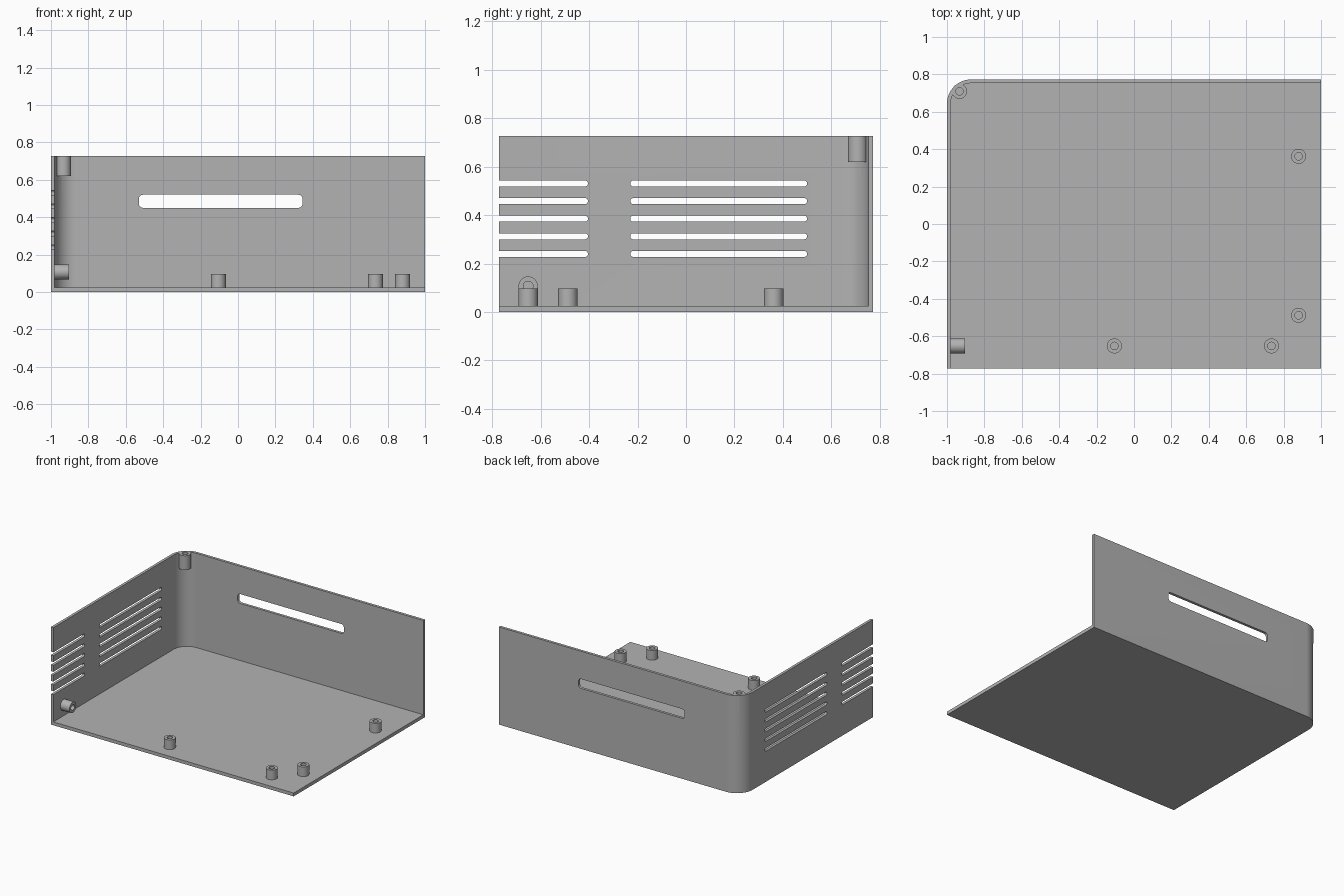
import bpy, bmesh
from math import pi, cos, sin, radians
from mathutils import Matrix, Vector

cube = bpy.data.objects.get("Cube")
if cube:
    bpy.data.objects.remove(cube)

X, Y, TOP = 1.0, 0.773, 0.727      # half width, half depth, wall height
WALL, FLOOR, RADIUS = 0.02, 0.025, 0.13

grey = bpy.data.materials.new("plain grey")
grey.use_nodes = True
colour = (0.45, 0.45, 0.45, 1)
grey.diffuse_color = colour
grey.node_tree.nodes["Principled BSDF"].inputs["Base Color"].default_value = colour


def finish(name, bm):
    bmesh.ops.recalc_face_normals(bm, faces=bm.faces)
    mesh = bpy.data.meshes.new(name)
    bm.to_mesh(mesh)
    bm.free()
    mesh.materials.append(grey)
    obj = bpy.data.objects.new(name, mesh)
    bpy.context.collection.objects.link(obj)
    return obj


def add_prism(bm, points, bottom, top, matrix=Matrix()):
    low = [bm.verts.new(matrix @ Vector((x, y, bottom))) for x, y in points]
    high = [bm.verts.new(matrix @ Vector((x, y, top))) for x, y in points]
    bm.faces.new(low)
    bm.faces.new(high)
    for i in range(len(low)):
        j = (i + 1) % len(low)
        bm.faces.new((low[i], low[j], high[j], high[i]))


def prism(name, points, bottom, top):
    bm = bmesh.new()
    add_prism(bm, points, bottom, top)
    return finish(name, bm)


def arc(cx, cy, r, start, end, steps):
    angles = [radians(start + (end - start) * i / steps) for i in range(steps + 1)]
    return [(cx + r * cos(a), cy + r * sin(a)) for a in angles]


def rounded_slot(u0, u1, v0, v1, r):
    return (arc(u1 - r, v1 - r, r, 0, 90, 6) + arc(u0 + r, v1 - r, r, 90, 180, 6)
            + arc(u0 + r, v0 + r, r, 180, 270, 6) + arc(u1 - r, v0 + r, r, 270, 360, 6))


def tube(name, location, length, matrix=Matrix()):
    """Hollow screw post along local z."""
    bm = bmesh.new()
    ring = [bm.verts.new((r, 0, z)) for r, z in
            ((0.02, 0), (0.04, 0), (0.04, length), (0.02, length))]
    edges = [bm.edges.new((ring[i], ring[(i + 1) % 4])) for i in range(4)]
    bmesh.ops.spin(bm, geom=ring + edges, cent=(0, 0, 0), axis=(0, 0, 1),
                   angle=2 * pi, steps=40, use_merge=True)
    bmesh.ops.remove_doubles(bm, verts=bm.verts, dist=1e-5)
    bm.transform(Matrix.Translation(location) @ matrix)
    return finish(name, bm)


def boolean(target, tool, operation):
    mod = target.modifiers.new(operation.lower(), 'BOOLEAN')
    mod.object, mod.operation, mod.solver = tool, operation, 'EXACT'
    bpy.context.view_layer.objects.active = target
    bpy.ops.object.modifier_apply(modifier=mod.name)
    bpy.data.objects.remove(tool)


# Wall wrapping the right side and back, with a rounded corner
cx, cy = -X + RADIUS, Y - RADIUS
outer = [(X, Y)] + arc(cx, cy, RADIUS, 90, 180, 20) + [(-X, -Y)]
inner = ([(X, Y - WALL)] + arc(cx, cy, RADIUS - WALL, 90, 180, 20)
         + [(-X + WALL, -Y)])
wall = prism("wall", outer + inner[::-1], 0, TOP)

# Floor panel inside the wall
floor = prism("floor", inner + [(X, -Y)], 0, FLOOR)

# Screw post hanging in the rounded corner
boolean(wall, tube("corner_post", (-0.933, 0.709, 0.62), TOP - 0.62), 'UNION')

# Slot cutters: vents in the side wall (y, z, x axes) and one opening in the back
bm = bmesh.new()
side = Matrix(((0, 0, 1, 0), (1, 0, 0, 0), (0, 1, 0, 0), (0, 0, 0, 1)))
for row in range(5):
    z = 0.24 + row * 0.0727
    for start, end in ((-0.23, 0.50), (-0.9, -0.405)):
        add_prism(bm, rounded_slot(start, end, z - 0.0125, z + 0.0125, 0.012),
                  -1.1, -0.95, side)
back = Matrix(((1, 0, 0, 0), (0, 0, 1, 0), (0, 1, 0, 0), (0, 0, 0, 1)))
add_prism(bm, rounded_slot(-0.53, 0.345, 0.45, 0.52, 0.022), 0.7, 0.9, back)
cutter = finish("slot_cutter", bm)
cutter.hide_render = True
boolean(wall, cutter, 'DIFFERENCE')

# Standing posts on the floor
parts = [wall, floor]
for i, (x, y) in enumerate(((0.88, 0.362), (0.88, -0.488), (0.735, -0.652), (-0.105, -0.652))):
    parts.append(tube(f"floor_post_{i + 1}", (x, y, FLOOR), 0.072))

# Sideways post on the side wall
parts.append(tube("side_post", (-X + WALL, -0.652, 0.107), 0.076, Matrix.Rotation(pi / 2, 4, 'Y')))

bpy.ops.object.select_all(action='DESELECT')
for part in parts:
    part.select_set(True)
bpy.context.view_layer.objects.active = wall
bpy.ops.object.shade_smooth_by_angle(angle=radians(30))
